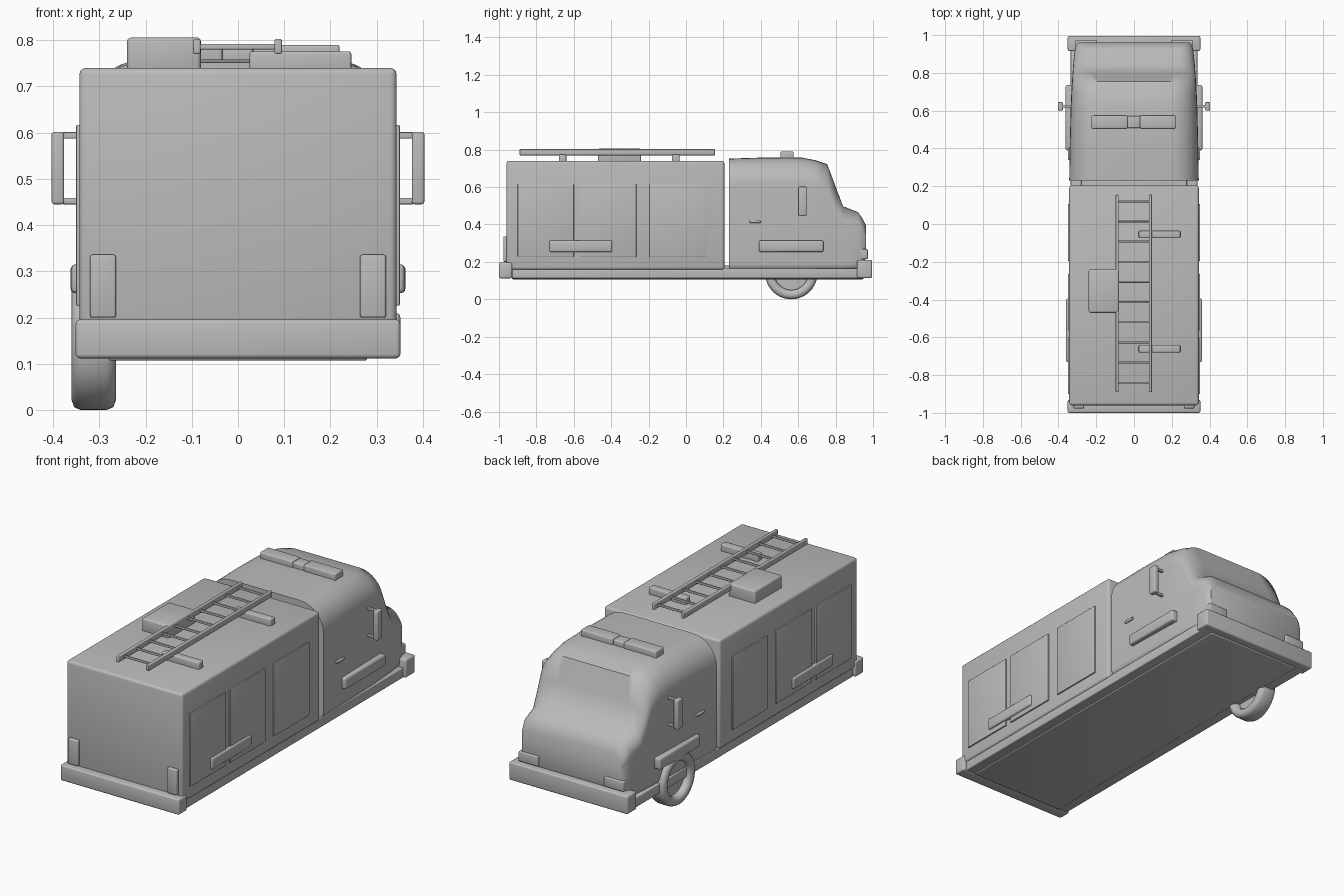
import bpy, bmesh, math

cube = bpy.data.objects.get("Cube")
if cube:
    bpy.data.objects.remove(cube, do_unlink=True)

grey = bpy.data.materials.new("plain grey")
grey.use_nodes = True
grey.diffuse_color = (0.5, 0.5, 0.5, 1)
grey.node_tree.nodes["Principled BSDF"].inputs["Base Color"].default_value = (0.5, 0.5, 0.5, 1)


def finish(name, bm, angle=35):
    bmesh.ops.recalc_face_normals(bm, faces=bm.faces)
    mesh = bpy.data.meshes.new(name)
    bm.to_mesh(mesh)
    bm.free()
    mesh.materials.append(grey)
    ob = bpy.data.objects.new(name, mesh)
    bpy.context.collection.objects.link(ob)
    bpy.ops.object.select_all(action="DESELECT")
    ob.select_set(True)
    bpy.context.view_layer.objects.active = ob
    bpy.ops.object.shade_smooth_by_angle(angle=math.radians(angle))
    return ob


def box(name, x, y, z, bevel=0.006):
    """Rounded box from (low, high) ranges."""
    bm = bmesh.new()
    bmesh.ops.create_cube(bm, size=1)
    for v in bm.verts:
        v.co = [(a + b) / 2 + c * (b - a) for (a, b), c in zip((x, y, z), v.co)]
    if bevel:
        bmesh.ops.bevel(bm, geom=bm.edges[:], offset=bevel, segments=3,
                        profile=0.5, affect="EDGES")
    return finish(name, bm)


def pair(name, x, y, z, bevel=0.005):
    """Same box on the left (+x) and right (-x)."""
    box("left_" + name, x, y, z, bevel)
    box("right_" + name, (-x[1], -x[0]), y, z, bevel)


# Chassis, body and bumpers
box("chassis", (-0.28, 0.28), (-0.93, 0.95), (0.107, 0.18))
box("chassis_skirt", (-0.335, 0.335), (-0.93, 0.95), (0.112, 0.165), 0.004)
box("equipment_body", (-0.343, 0.343), (-0.96, 0.205), (0.158, 0.74), 0.014)
box("rear_bumper", (-0.351, 0.351), (-1.0, -0.93), (0.112, 0.196), 0.009)
box("front_bumper", (-0.351, 0.351), (0.915, 0.995), (0.113, 0.21), 0.009)


# Cab: rounded sections lofted along its length
def section(y, low, high, half, r_top, r_low):
    pts = []
    for i in range(9):
        a = math.pi / 2 * i / 8
        pts.append((half - r_low + r_low * math.sin(a), low + r_low - r_low * math.cos(a)))
    for i in range(9):
        a = math.pi / 2 * i / 8
        pts.append((half - r_top + r_top * math.cos(a), high - r_top + r_top * math.sin(a)))
    pts += [(-x, z) for x, z in reversed(pts)]
    return [(x, y, z) for x, z in pts]


stations = [
    (0.23, 0.15, 0.752, 0.343, 0.14, 0.04),
    (0.42, 0.15, 0.758, 0.340, 0.14, 0.04),
    (0.615, 0.15, 0.758, 0.335, 0.14, 0.04),
    (0.69, 0.15, 0.744, 0.332, 0.14, 0.04),
    (0.755, 0.15, 0.722, 0.328, 0.14, 0.04),
    (0.80, 0.15, 0.602, 0.325, 0.12, 0.04),
    (0.84, 0.15, 0.497, 0.322, 0.09, 0.04),
    (0.92, 0.152, 0.466, 0.314, 0.08, 0.04),
    (0.945, 0.175, 0.43, 0.307, 0.07, 0.04),
    (0.962, 0.22, 0.395, 0.295, 0.05, 0.04),
]
bm = bmesh.new()
rings = [[bm.verts.new(p) for p in section(*s)] for s in stations]
for a, b in zip(rings, rings[1:]):
    for i in range(len(a)):
        j = (i + 1) % len(a)
        bm.faces.new((a[i], a[j], b[j], b[i]))
bm.faces.new(rings[0])
bm.faces.new(rings[-1])
finish("cab", bm, 50)

# Cab fittings
for name, x in (("left", (0.032, 0.22)), ("right", (-0.225, -0.034))):
    box(name + "_light_bar", x, (0.505, 0.575), (0.745, 0.79))
box("light_bar_centre", (-0.034, 0.032), (0.508, 0.572), (0.745, 0.786))
pair("headlight", (0.195, 0.31), (0.91, 0.972), (0.215, 0.268))
pair("cab_side_marker", (0.31, 0.362), (0.39, 0.735), (0.253, 0.315), 0.01)
pair("door_handle", (0.32, 0.35), (0.34, 0.4), (0.408, 0.422), 0.004)
pair("mirror", (0.376, 0.403), (0.6, 0.645), (0.445, 0.602), 0.006)
for name, z in (("lower", 0.452), ("upper", 0.594)):
    pair(name + "_mirror_arm", (0.31, 0.38), (0.616, 0.63), (z - 0.007, z + 0.007), 0.003)

# Body side shutters, markers and rear lamps
for i, y in enumerate((-0.9, -0.565, -0.195)):
    pair(f"shutter_{i + 1}", (0.335, 0.35), (y, y + 0.3), (0.226, 0.617), 0.003)
pair("body_side_marker", (0.335, 0.36), (-0.73, -0.395), (0.253, 0.315), 0.009)
pair("rear_lamp", (0.264, 0.32), (-0.976, -0.95), (0.2, 0.336), 0.005)

# Roof hatch, ladder and its supports
box("roof_hatch", (-0.24, -0.08), (-0.47, -0.24), (0.73, 0.806), 0.01)
for name, x in (("right", -0.089), ("left", 0.087)):
    box(name + "_ladder_rail", (x - 0.008, x + 0.008), (-0.89, 0.155), (0.77, 0.803), 0.004)
for i in range(10):
    y = 0.12 - i * 0.1067
    box(f"ladder_rung_{i + 1}", (-0.085, 0.085), (y - 0.005, y + 0.005), (0.78, 0.792), 0.003)
for name, y in (("front", -0.055), ("rear", -0.66)):
    box(name + "_ladder_support", (0.025, 0.245), (y - 0.02, y + 0.02), (0.73, 0.776))

# Single front wheel: spun tyre profile around a recessed hub
bm = bmesh.new()
profile = [(-0.343, 0.09), (-0.356, 0.1), (-0.36, 0.118), (-0.354, 0.134), (-0.34, 0.14),
           (-0.285, 0.14), (-0.27, 0.134), (-0.264, 0.118), (-0.268, 0.1), (-0.281, 0.09)]
verts = [bm.verts.new((x, 0.563, 0.14 + r)) for x, r in profile]
edges = [bm.edges.new((verts[i], verts[(i + 1) % len(verts)])) for i in range(len(verts))]
bmesh.ops.spin(bm, geom=verts + edges, cent=(0, 0.563, 0.14), axis=(1, 0, 0),
               dvec=(0, 0, 0), angle=2 * math.pi, steps=40)
bmesh.ops.remove_doubles(bm, verts=bm.verts[:], dist=0.0005)
finish("right_front_tyre", bm, 50)

bm = bmesh.new()
bmesh.ops.create_cone(bm, cap_ends=True, segments=40, radius1=0.092, radius2=0.092, depth=0.02)
for v in bm.verts:
    v.co = (v.co.z - 0.312, v.co.x + 0.563, v.co.y + 0.14)
finish("right_front_hub", bm)
